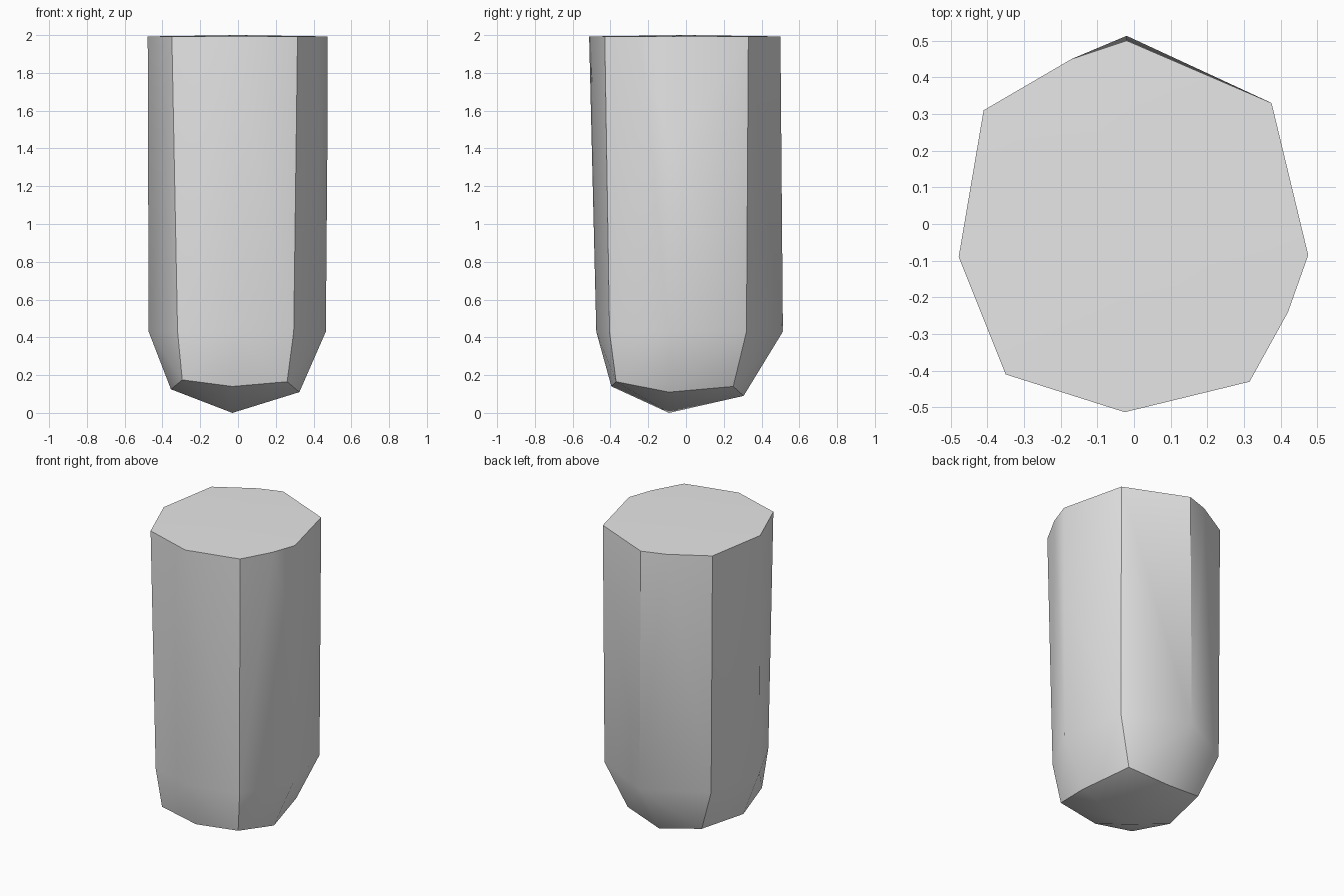
import bpy
import bmesh
import math

default_cube = bpy.data.objects.get("Cube")
if default_cube:
    bpy.data.objects.remove(default_cube, do_unlink=True)


def make_material(name, colour):
    """One flat colour for viewport and render."""
    material = bpy.data.materials.new(name)
    material.use_nodes = True
    material.diffuse_color = colour
    shader = next(n for n in material.node_tree.nodes if n.type == 'BSDF_PRINCIPLED')
    shader.inputs["Base Color"].default_value = colour
    return material


def faceted_solid(name, points, material, crease_angle):
    """Convex solid wrapped around the given section points."""
    bm = bmesh.new()
    for point in points:
        bm.verts.new(point)
    hull = bmesh.ops.convex_hull(bm, input=bm.verts[:])
    unused = set(hull["geom_interior"] + hull["geom_unused"])
    bmesh.ops.delete(bm, geom=[v for v in unused if isinstance(v, bmesh.types.BMVert)],
                     context='VERTS')
    bmesh.ops.recalc_face_normals(bm, faces=bm.faces[:])
    mesh = bpy.data.meshes.new(name)
    bm.to_mesh(mesh)
    bm.free()
    mesh.materials.append(material)

    solid = bpy.data.objects.new(name, mesh)
    bpy.context.collection.objects.link(solid)
    bpy.ops.object.select_all(action='DESELECT')
    solid.select_set(True)
    bpy.context.view_layer.objects.active = solid
    bpy.ops.object.shade_smooth_by_angle(angle=math.radians(crease_angle))
    return solid


# Sections run counter-clockwise from the front
tip = [(-.03, -.09, 0)]
lower_section = [
    (-.03, -.395, .14), (.26, -.37, .165), (.325, -.09, .11), (.25, .25, .14),
    (-.02, .305, .09), (-.29, .25, .14), (-.355, -.09, .125), (-.295, -.37, .175),
]
shoulder = [
    (-.02, -.475), (.295, -.405), (.465, -.09), (.37, .32),
    (-.02, .513), (-.4, .31), (-.473, -.09), (-.32, -.4),
]
rim = [
    (-.025, -.513), (.315, -.43), (.42, -.24), (.475, -.085), (.375, .33),
    (-.02, .5), (-.17, .45), (-.41, .31), (-.478, -.09), (-.35, -.41),
]
side_bend = [(.473, -.087, 1.4)]
crown = [(0, 0, 2)]

points = tip + lower_section + side_bend + crown
points += [(x, y, .43) for x, y in shoulder]
points += [(x, y, 1.993) for x, y in rim]

# Upright shaft with a blunt tapered base
grey = make_material("plain grey", (.8, .8, .8, 1))
faceted_solid("faceted_shaft", points, grey, 35)
